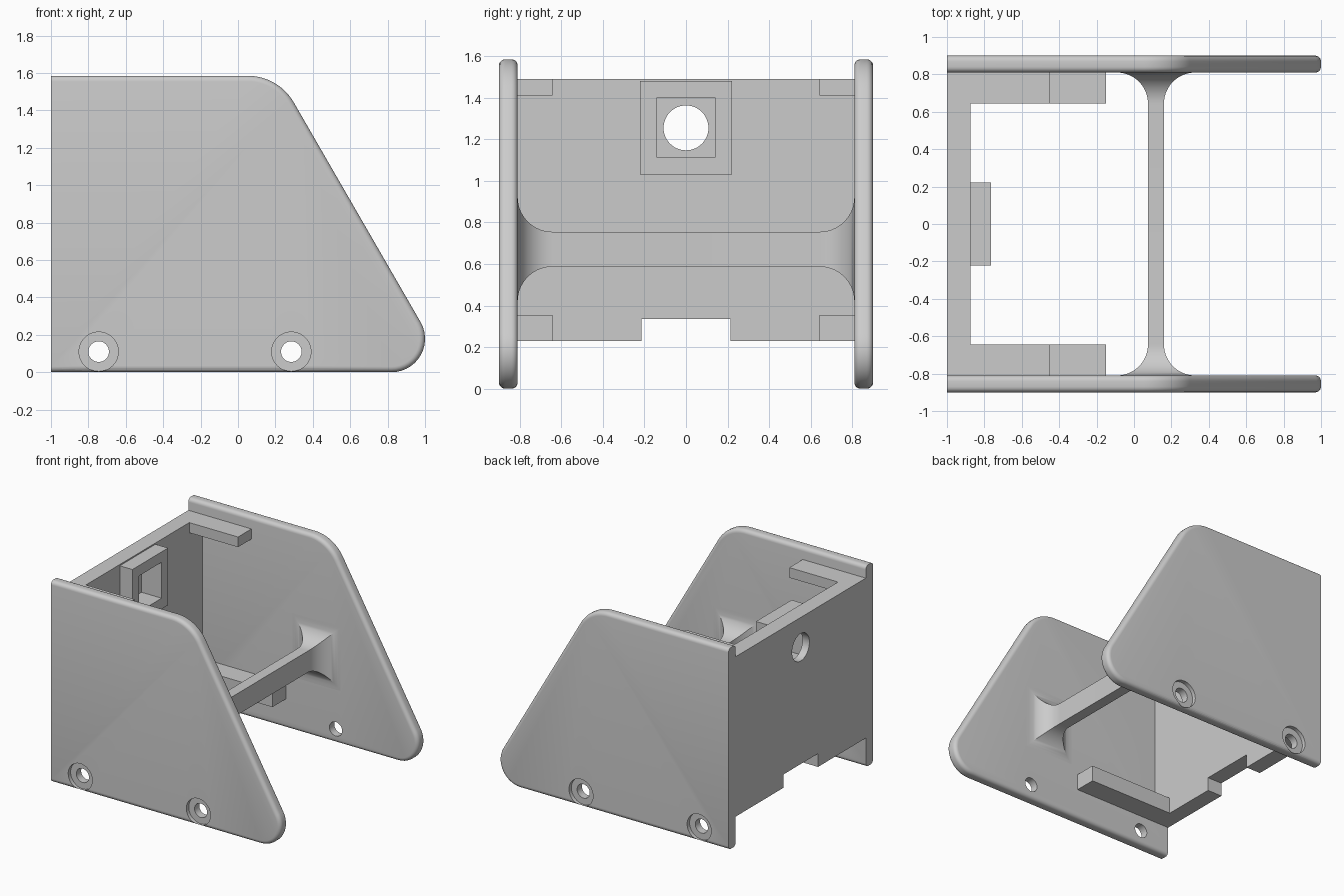
import bpy, bmesh, math
from mathutils import Vector, Matrix

old = bpy.data.objects.get("Cube")
if old:
    bpy.data.objects.remove(old, do_unlink=True)

GREY = (0.6, 0.6, 0.6, 1)
grey = bpy.data.materials.new("plain grey")
grey.use_nodes = True
grey.diffuse_color = GREY
grey.node_tree.nodes["Principled BSDF"].inputs["Base Color"].default_value = GREY

INNER, OUTER = 0.81, 0.9      # inside and outside of the side plates
BACK, WALL = -1.0, -0.875     # outside and inside of the back wall


def finish(name, bm):
    bmesh.ops.recalc_face_normals(bm, faces=bm.faces)
    mesh = bpy.data.meshes.new(name)
    bm.to_mesh(mesh)
    bm.free()
    mesh.materials.append(grey)
    obj = bpy.data.objects.new(name, mesh)
    bpy.context.collection.objects.link(obj)
    return obj


def prism(points, offset):
    bm = bmesh.new()
    face = bm.faces.new([bm.verts.new(p) for p in points])
    new = bmesh.ops.extrude_face_region(bm, geom=[face])["geom"]
    bmesh.ops.translate(bm, vec=offset, verts=[v for v in new if isinstance(v, bmesh.types.BMVert)])
    return bm


def box(name, x, y, z):
    pts = [(x[0], y[0], z[0]), (x[1], y[0], z[0]), (x[1], y[1], z[0]), (x[0], y[1], z[0])]
    return finish(name, prism(pts, (0, 0, z[1] - z[0])))


def cylinder(name, centre, radius, depth, axis):
    bm = bmesh.new()
    turn = Matrix.Rotation(math.pi / 2, 4, "X" if axis == "Y" else "Y")
    bmesh.ops.create_cone(bm, cap_ends=True, segments=48, radius1=radius, radius2=radius,
                          depth=depth, matrix=Matrix.Translation(centre) @ turn)
    return finish(name, bm)


def cut(obj, cutters):
    bpy.context.view_layer.objects.active = obj
    for cutter in cutters:
        cutter.hide_render = True
        mod = obj.modifiers.new("cut", "BOOLEAN")
        mod.operation, mod.solver, mod.object = "DIFFERENCE", "EXACT", cutter
        bpy.ops.object.modifier_apply(modifier=mod.name)


def smooth(obj):
    bpy.ops.object.select_all(action="DESELECT")
    obj.select_set(True)
    bpy.context.view_layer.objects.active = obj
    bpy.ops.object.shade_smooth_by_angle(angle=math.radians(30))


def rounded(before, corner, after, radius, steps=14):
    """Arc that replaces a corner of a 2D outline."""
    c = Vector(corner)
    a, b = (Vector(before) - c).normalized(), (Vector(after) - c).normalized()
    half = a.angle(b) / 2
    centre = c + (a + b).normalized() * radius / math.sin(half)
    start = c + a * radius / math.tan(half) - centre
    sweep = math.pi - 2 * half
    return [centre + Matrix.Rotation(sweep * i / steps, 2) @ start for i in range(steps + 1)]


# Side plates: sloped outline, rounded rim, two counterbored screw holes
base_back, tip, top, top_back = (BACK, 0), (1.131, 0), (0.216, 1.585), (BACK, 1.585)
outline = [Vector(base_back), *rounded(base_back, tip, top, 0.179),
           *rounded(tip, top, top_back, 0.285), Vector(top_back)]
for side, label in ((-1, "right"), (1, "left")):
    bm = prism([(p.x, side * INNER, p.y) for p in outline], (0, side * (OUTER - INNER), 0))
    rim = [e for e in bm.edges
           if abs(e.verts[0].co.y - e.verts[1].co.y) < 0.001
           and max(v.co.x for v in e.verts) > BACK + 0.001]
    bmesh.ops.bevel(bm, geom=rim, offset=0.03, segments=5, profile=0.5, affect="EDGES")
    plate = finish(label + "_side_plate", bm)
    cutters = []
    for x in (-0.745, 0.285):
        cutters.append(cylinder("counterbore_cutter", (x, side * OUTER, 0.11), 0.105, 0.06, "Y"))
        cutters.append(cylinder("screw_hole_cutter", (x, side * OUTER, 0.11), 0.055, 0.4, "Y"))
    cut(plate, cutters)
    for c in cutters:
        bpy.data.objects.remove(c, do_unlink=True)
    smooth(plate)

    # Ledges in the corner between wall and plate
    ys = sorted((side * 0.643, side * INNER))
    box(label + "_upper_ledge", (WALL, -0.45), ys, (1.41, 1.49))
    box(label + "_lower_ledge", (WALL, -0.15), ys, (0.23, 0.355))

# Back wall with a notch in its lower edge
half_wall = [(0.215, 0.335), (0.215, 0.23), (INNER, 0.23), (INNER, 1.49)]
section = half_wall + [(-y, z) for y, z in reversed(half_wall)]
wall = finish("back_wall", prism([(BACK, y, z) for y, z in section], (WALL - BACK, 0, 0)))

# Square boss with a square pocket and a round hole through the wall
boss = box("square_boss", (WALL, -0.765), (-0.222, 0.222), (1.03, 1.48))
pocket = box("pocket_cutter", (-0.94, -0.7), (-0.142, 0.142), (1.115, 1.398))
hole = cylinder("round_hole_cutter", (BACK, 0, 1.255), 0.108, 0.4, "X")
cut(wall, [pocket, hole])
cut(boss, [pocket])
for c in (pocket, hole):
    bpy.data.objects.remove(c, do_unlink=True)
smooth(wall)

# Cross bar, flaring in a quarter round where it meets each plate
FLARE, STEPS = 0.167, 14
angles = [math.pi / 2 * i / STEPS for i in range(STEPS + 1)]
half = [(INNER - FLARE * (1 - math.cos(a)), FLARE * (1 - math.sin(a))) for a in angles]
stations = half + [(-y, d) for y, d in reversed(half)]
bm = bmesh.new()
rings = []
for y, d in stations:
    x0, x1, z0, z1 = 0.075 - d, 0.16 + d, 0.587 - d, 0.755 + d
    rings.append([bm.verts.new(p) for p in ((x0, y, z0), (x1, y, z0), (x1, y, z1), (x0, y, z1))])
for r, s in zip(rings, rings[1:]):
    for i in range(4):
        j = (i + 1) % 4
        bm.faces.new((r[i], r[j], s[j], s[i]))
bm.faces.new(rings[0])
bm.faces.new(rings[-1])
smooth(finish("cross_bar", bm))
